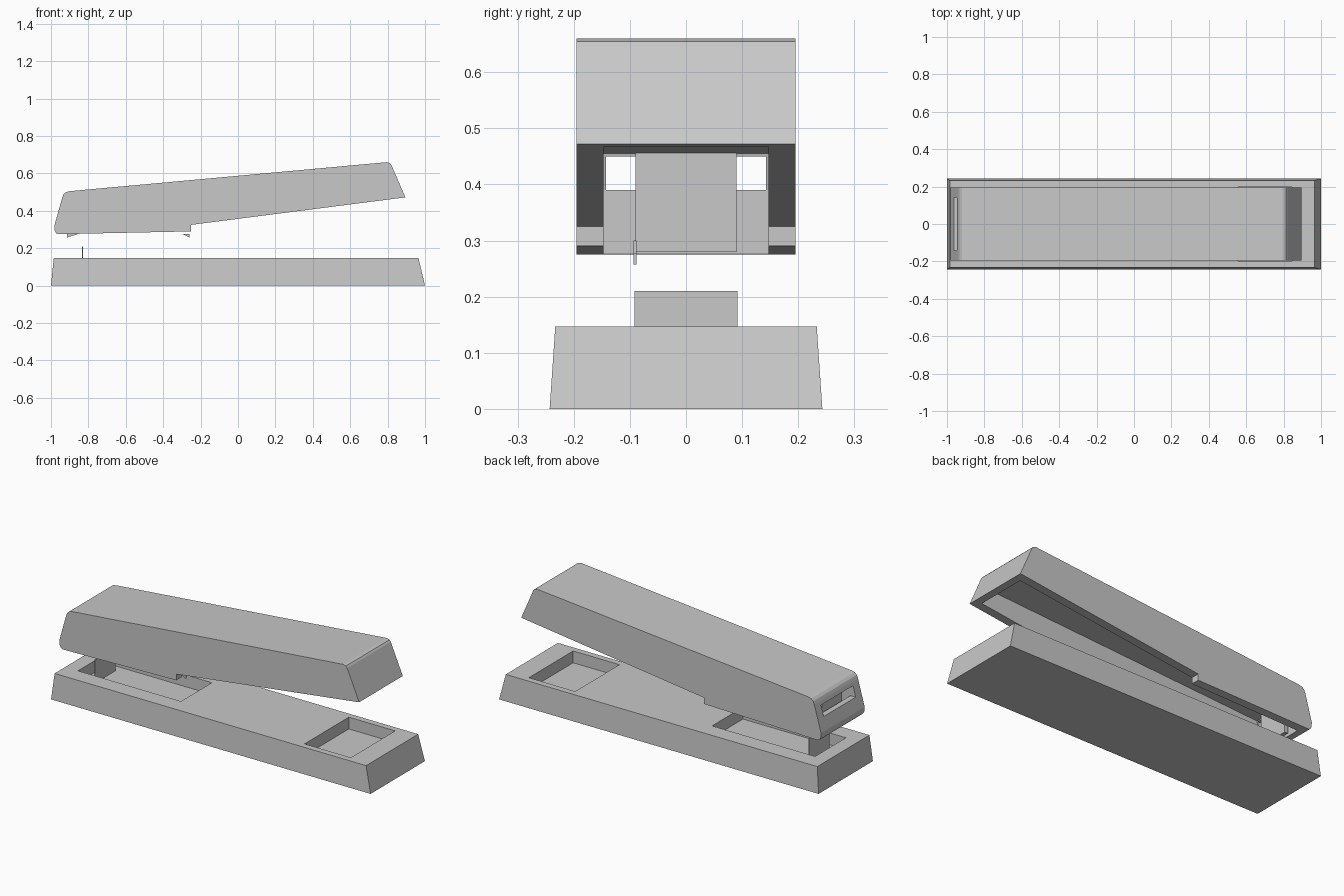
import bpy, bmesh

if "Cube" in bpy.data.objects:
    bpy.data.objects.remove(bpy.data.objects["Cube"])

grey = bpy.data.materials.new("plain_grey")
grey.diffuse_color = (0.58, 0.58, 0.58, 1)
grey.use_nodes = True
grey.node_tree.nodes["Principled BSDF"].inputs["Base Color"].default_value = grey.diffuse_color


def add_object(name, bm):
    bmesh.ops.recalc_face_normals(bm, faces=bm.faces)
    mesh = bpy.data.meshes.new(name)
    bm.to_mesh(mesh)
    bm.free()
    mesh.materials.append(grey)
    obj = bpy.data.objects.new(name, mesh)
    bpy.context.collection.objects.link(obj)
    return obj


def prism(name, profile, y0, y1):
    """Extrude an x-z outline from y0 to y1."""
    bm = bmesh.new()
    face = bm.faces.new([bm.verts.new((x, y0, z)) for x, z in profile])
    ext = bmesh.ops.extrude_face_region(bm, geom=[face])
    verts = [v for v in ext["geom"] if isinstance(v, bmesh.types.BMVert)]
    bmesh.ops.translate(bm, verts=verts, vec=(0, y1 - y0, 0))
    return add_object(name, bm)


def box(name, x0, x1, y0, y1, z0, z1):
    return prism(name, [(x0, z0), (x1, z0), (x1, z1), (x0, z1)], y0, y1)


def cut(target, cutter):
    cutter.hide_render = True
    cutter.hide_set(True)
    mod = target.modifiers.new(cutter.name, "BOOLEAN")
    mod.operation = "DIFFERENCE"
    mod.solver = "EXACT"
    mod.object = cutter


# Tapered base with two recesses
base = prism("base", [(-1, 0), (1, 0), (0.965, 0.147), (-0.985, 0.147)], -0.243, 0.243)
for v in base.data.vertices:
    if v.co.z > 0.1:
        v.co.y *= 0.233 / 0.243
cut(base, box("rear_recess_cutter", 0.555, 0.845, -0.198, 0.198, 0.08, 0.3))
cut(base, prism("front_recess_cutter",
                [(-0.905, 0.08), (-0.26, 0.08), (-0.26, 0.3), (-0.905, 0.3)], -0.138, 0.138))

# Thin upright plate in the front recess
box("anvil_plate", -0.834, -0.83, -0.092, 0.092, 0.08, 0.21)

# Hollow upper arm with rounded ends and stepped lower edge
arm = prism("upper_arm", [
    (-0.96, 0.275), (-0.25, 0.29), (-0.25, 0.325), (0.895, 0.472),
    (0.82, 0.645), (0.812, 0.655), (0.795, 0.66),
    (-0.90, 0.505), (-0.92, 0.50), (-0.933, 0.488), (-0.94, 0.47),
    (-0.982, 0.32), (-0.98, 0.295), (-0.972, 0.28)], -0.195, 0.195)
cut(arm, prism("cavity_cutter", [
    (-0.93, 0.20), (0.93, 0.20), (0.862, 0.46), (0.78, 0.56),
    (-0.915, 0.455), (-0.93, 0.39)], -0.147, 0.147))
cut(arm, box("slot_cutter", -1.1, -0.85, -0.143, 0.143, 0.39, 0.45))

# Driver plate behind the slot
box("driver_plate", -0.915, -0.895, -0.09, 0.09, 0.28, 0.47)

# Small tabs under the arm
prism("front_tab", [(-0.915, 0.257), (-0.85, 0.277), (-0.85, 0.30), (-0.915, 0.30)], -0.094, -0.088)
prism("rear_tab", [(-0.30, 0.277), (-0.26, 0.257), (-0.26, 0.277)], -0.094, -0.088)
